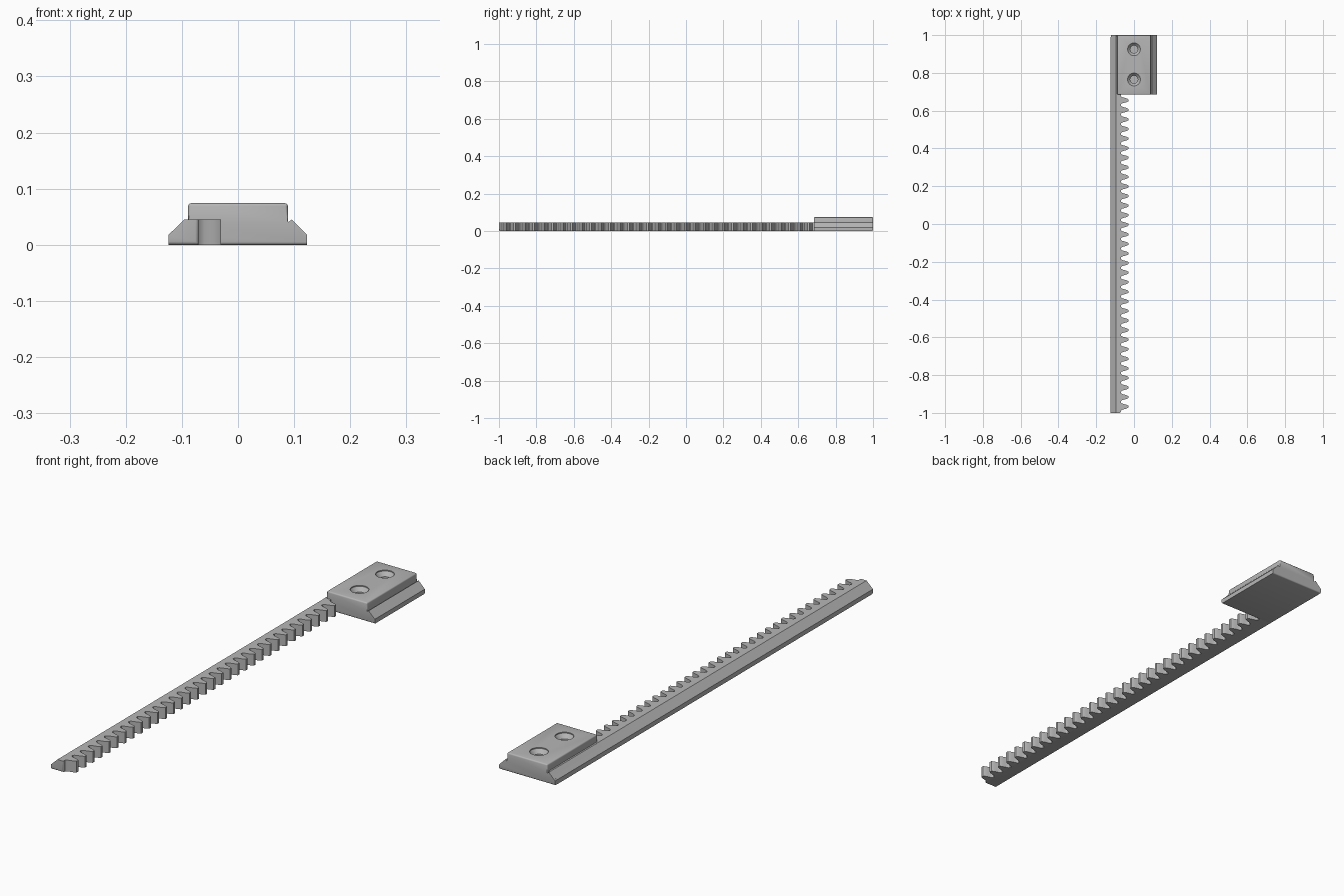
import bpy, bmesh, math

if "Cube" in bpy.data.objects:
    bpy.data.objects.remove(bpy.data.objects["Cube"])

grey = bpy.data.materials.new("plain grey")
grey.diffuse_color = (0.47, 0.47, 0.47, 1)
grey.use_nodes = True
grey.node_tree.nodes["Principled BSDF"].inputs["Base Color"].default_value = grey.diffuse_color


def finish(name, bm):
    bmesh.ops.recalc_face_normals(bm, faces=bm.faces)
    me = bpy.data.meshes.new(name)
    bm.to_mesh(me)
    bm.free()
    me.materials.append(grey)
    ob = bpy.data.objects.new(name, me)
    bpy.context.collection.objects.link(ob)
    return ob


def add_prism(bm, base, shift):
    """Extrude a closed loop of 3D points along a vector."""
    face = bm.faces.new([bm.verts.new(p) for p in base])
    res = bmesh.ops.extrude_face_region(bm, geom=[face])
    top = [v for v in res["geom"] if isinstance(v, bmesh.types.BMVert)]
    bmesh.ops.translate(bm, verts=top, vec=shift)


def round_edges(bm, rule, width):
    edges = [e for e in bm.edges if rule(*[v.co for v in e.verts])]
    bmesh.ops.bevel(bm, geom=edges, offset=width, segments=3,
                    profile=0.5, affect='EDGES', clamp_overlap=True)


def smooth(ob):
    bpy.ops.object.select_all(action='DESELECT')
    ob.select_set(True)
    bpy.context.view_layer.objects.active = ob
    bpy.ops.object.shade_smooth_by_angle(angle=math.radians(35))


RAIL_TOP, BLOCK_TOP, BLOCK_Y = 0.045, 0.074, 0.685

# mounting block: dovetail section with a small undercut below the top part
half = [(0.123, 0), (0.123, 0.018), (0.096, 0.045), (0.089, 0.040), (0.089, BLOCK_TOP)]
section = half + [(-x, z) for x, z in reversed(half)]
bm = bmesh.new()
add_prism(bm, [(x, BLOCK_Y, z) for x, z in section], (0, 1 - BLOCK_Y, 0))
round_edges(bm, lambda a, b: min(a.z, b.z) > 0.07
            or (abs(a.x - b.x) < 1e-4 and abs(a.y - b.y) < 1e-4 and max(a.z, b.z) > 0.07)
            or (max(a.z, b.z) < 1e-4 and abs(a.y - b.y) < 1e-4), 0.005)
block = finish("mounting_block", bm)

# countersunk blind screw holes, cut with lathed plugs
N = 32
hole = [(0.034, 0.09), (0.034, 0.070), (0.020, 0.054), (0.020, 0.020)]
for i, y in enumerate((0.925, 0.765)):
    bm = bmesh.new()
    rings = [[bm.verts.new((r * math.cos(2 * math.pi * k / N),
                            y + r * math.sin(2 * math.pi * k / N), z))
              for k in range(N)] for r, z in hole]
    for lo, hi in zip(rings, rings[1:]):
        for k in range(N):
            bm.faces.new((lo[k], lo[(k + 1) % N], hi[(k + 1) % N], hi[k]))
    bm.faces.new(rings[0])
    bm.faces.new(rings[-1])
    plug = finish(f"screw_hole_cutter_{i + 1}", bm)
    plug.hide_render = True
    plug.hide_set(True)
    mod = block.modifiers.new("screw hole", 'BOOLEAN')
    mod.operation, mod.solver, mod.object = 'DIFFERENCE', 'EXACT', plug

# bake the holes into the block and drop the plugs
bpy.context.view_layer.update()
dg = bpy.context.evaluated_depsgraph_get()
block_mesh = bpy.data.meshes.new_from_object(block.evaluated_get(dg))
block.modifiers.clear()
block.data = block_mesh
for ob in [o for o in bpy.data.objects if "cutter" in o.name]:
    bpy.data.objects.remove(ob)
smooth(block)

# rail: one sloped side, running into the block
ROOT_X = -0.07
bm = bmesh.new()
rail = [(-0.1235, 0), (-0.1235, 0.018), (-0.0955, RAIL_TOP), (ROOT_X, RAIL_TOP), (ROOT_X, 0)]
add_prism(bm, [(x, -1, z) for x, z in rail], (0, 1.99, 0))
round_edges(bm, lambda a, b: max(a.y, b.y) < -0.99
            and (max(a.z, b.z) < 1e-4 or max(abs(a.x - ROOT_X), abs(b.x - ROOT_X)) < 1e-4), 0.006)
smooth(finish("rail", bm))

# gear teeth: curved flanks, repeated along the rail
flank = [(ROOT_X, 0.0225), (-0.066, 0.0185), (-0.060, 0.0155), (-0.050, 0.0130),
         (-0.041, 0.0105), (-0.034, 0.0075), (-0.030, 0.0050)]
outline = [(x, -w) for x, w in flank] + [(x, w) for x, w in reversed(flank)]
COUNT, FIRST, LAST = 33, -0.967, 0.655
bm = bmesh.new()
for i in range(COUNT):
    y0 = FIRST + (LAST - FIRST) * i / (COUNT - 1)
    add_prism(bm, [(x, y0 + y, 0) for x, y in outline], (0, 0, RAIL_TOP))
smooth(finish("rack_teeth", bm))
